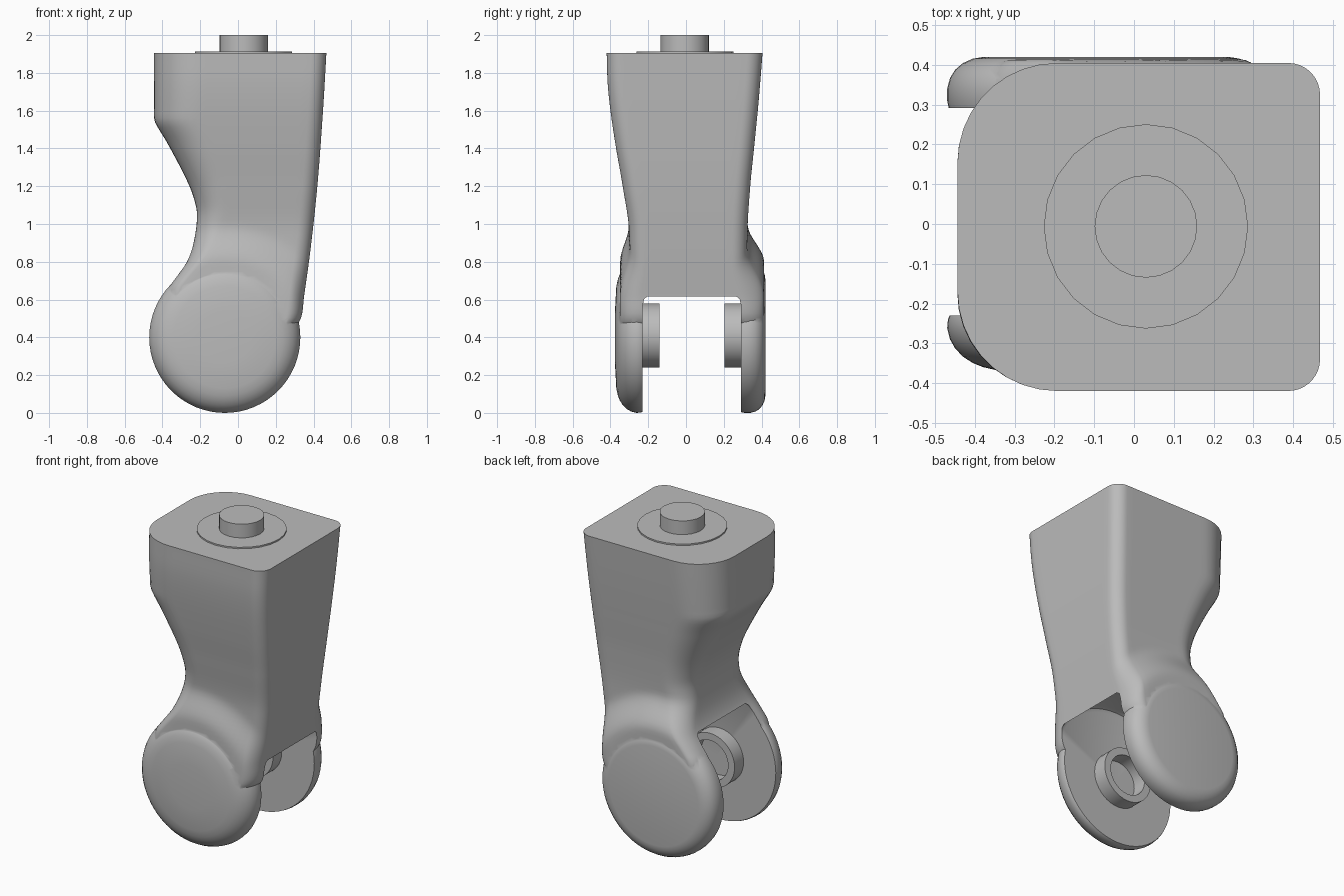
import bpy, bmesh, math
from mathutils import Matrix, Vector

if "Cube" in bpy.data.objects:
    bpy.data.objects.remove(bpy.data.objects["Cube"], do_unlink=True)

grey = bpy.data.materials.new("plain_grey")
grey.use_nodes = True
COLOUR = (0.5, 0.5, 0.5, 1)
grey.diffuse_color = COLOUR
grey.node_tree.nodes["Principled BSDF"].inputs["Base Color"].default_value = COLOUR

HUB_X, HUB_Z = -0.07, 0.4


def finish(bm, name):
    bmesh.ops.recalc_face_normals(bm, faces=bm.faces)
    mesh = bpy.data.meshes.new(name)
    bm.to_mesh(mesh)
    bm.free()
    mesh.materials.append(grey)
    obj = bpy.data.objects.new(name, mesh)
    bpy.context.collection.objects.link(obj)
    return obj


def lathe(name, profile, centre, axis="Z", steps=64, closed=False):
    """Spin (radius, height) points round an upright axis or the y axis."""
    bm = bmesh.new()
    verts = [bm.verts.new((r, 0, h)) for r, h in profile]
    pairs = list(zip(verts, verts[1:])) + ([(verts[-1], verts[0])] if closed else [])
    edges = [bm.edges.new(p) for p in pairs]
    bmesh.ops.spin(bm, geom=verts + edges, cent=(0, 0, 0), axis=(0, 0, 1),
                   angle=math.tau, steps=steps)
    bmesh.ops.remove_doubles(bm, verts=bm.verts, dist=1e-5)
    if axis == "Y":
        bm.transform(Matrix.Rotation(-math.pi / 2, 4, "X"))
    bm.transform(Matrix.Translation(centre))
    return finish(bm, name)


def curve(points):
    """Smooth interpolation through (z, value) points."""
    def slope(i):
        a, b = points[max(i - 1, 0)], points[min(i + 1, len(points) - 1)]
        return (b[1] - a[1]) / (b[0] - a[0])

    def value(z):
        i = max(k for k in range(len(points) - 1) if k == 0 or points[k][0] <= z)
        (z0, v0), (z1, v1) = points[i], points[i + 1]
        h = z1 - z0
        t = (z - z0) / h
        return ((1 + 2 * t) * (1 - t) ** 2 * v0 + t * (1 - t) ** 2 * h * slope(i)
                + t * t * (3 - 2 * t) * v1 + t * t * (t - 1) * h * slope(i + 1))
    return value


# Outline of the leg by height
right_x = curve([(0.38, 0.2), (0.45, 0.295), (0.5, 0.333), (0.62, 0.35),
                 (0.85, 0.382), (1.2, 0.42), (1.6, 0.45), (1.905, 0.468)])
left_x = curve([(0.38, -0.3), (0.55, -0.37), (0.66, -0.365), (0.72, -0.325),
                (0.8, -0.27), (0.9, -0.235), (1.05, -0.217), (1.15, -0.238),
                (1.25, -0.28), (1.43, -0.375), (1.54, -0.44), (1.58, -0.444), (1.905, -0.444)])
front_y = curve([(0.38, -0.3), (0.95, -0.3), (1.2, -0.335), (1.4, -0.37),
                 (1.6, -0.4), (1.75, -0.415), (1.905, -0.42)])
back_y = curve([(0.38, 0.325), (0.95, 0.325), (1.2, 0.34), (1.4, 0.36),
                (1.6, 0.38), (1.75, 0.393), (1.905, 0.405)])
left_round = curve([(0.38, 0.06), (0.75, 0.07), (1.0, 0.13), (1.5, 0.22), (1.905, 0.25)])


def flare(x, z):
    """Swell from the leg out to the cheeks, 0 to 1 towards the hub."""
    t = (0.6 - math.hypot(x - HUB_X, z - HUB_Z)) / 0.2
    t = min(max(t, 0), 1)
    return t * t * (3 - 2 * t)


def section(z):
    x0, x1, y0, y1 = left_x(z), right_x(z), front_y(z), back_y(z)
    rl, rr = left_round(z), 0.08
    corners = [(x1 - rr, y0 + rr, rr, -90), (x1 - rr, y1 - rr, rr, 0),
               (x0 + rl, y1 - rl, rl, 90), (x0 + rl, y0 + rl, rl, 180)]
    arcs = [[Vector((cx + r * math.cos(math.radians(a + 10 * k)),
                     cy + r * math.sin(math.radians(a + 10 * k)), z)) for k in range(10)]
            for cx, cy, r, a in corners]
    ring = []
    for i, arc in enumerate(arcs):
        following = arcs[(i + 1) % 4][0]
        ring += arc + [arc[-1].lerp(following, k / 14) for k in range(1, 14)]
    for p in ring:
        limit, swell = (y0, -0.052) if p.y < 0 else (y1, 0.09)
        p.y += swell * flare(p.x, z) * (p.y / limit) ** 2
    return ring


# Leg shell, lofted from rounded sections
bm = bmesh.new()
rows = 62
loops = [[bm.verts.new(p) for p in section(0.38 + 1.525 * i / rows)] for i in range(rows + 1)]
for low, high in zip(loops, loops[1:]):
    for k in range(len(low)):
        n = (k + 1) % len(low)
        bm.faces.new((low[k], low[n], high[n], high[k]))
bm.faces.new(loops[0])
bm.faces.new(loops[-1])
leg = finish(bm, "leg_bracket")

# Round cheeks, with a softly domed front one and a flat back one
front_cheek = lathe("front_cheek", [
    (0, -0.377), (0.14, -0.376), (0.27, -0.369), (0.31, -0.36), (0.335, -0.35), (0.36, -0.334),
    (0.38, -0.313), (0.393, -0.29), (0.4, -0.262), (0.398, -0.24), (0.39, -0.22), (0, -0.2)],
    (HUB_X, 0, HUB_Z), "Y")
back_cheek = lathe("back_cheek", [
    (0, 0.42), (0.31, 0.42), (0.335, 0.416), (0.36, 0.405), (0.38, 0.388), (0.393, 0.367),
    (0.4, 0.34), (0.4, 0.31), (0.395, 0.285), (0, 0.26)],
    (HUB_X, 0, HUB_Z), "Y")

# Rounded slot between the cheeks
slot = lathe("slot_cutter", [
    (0, -0.23), (0.428, -0.23), (0.447, -0.222), (0.455, -0.203),
    (0.455, 0.265), (0.447, 0.284), (0.428, 0.292), (0, 0.292)],
    (HUB_X + 0.02, 0, HUB_Z), "Y")

bpy.context.view_layer.objects.active = leg
cutters = ((front_cheek, "UNION"), (back_cheek, "UNION"), (slot, "DIFFERENCE"))
for tool, operation in cutters:
    mod = leg.modifiers.new(tool.name, "BOOLEAN")
    mod.operation, mod.object, mod.solver = operation, tool, "EXACT"
    bpy.ops.object.modifier_apply(modifier=mod.name)
for tool, operation in cutters:
    bpy.data.objects.remove(tool, do_unlink=True)

# Hollow bosses facing each other inside the slot
parts = [leg]
for name, inner, outer in (("front_boss", -0.14, -0.24), ("back_boss", 0.205, 0.3)):
    parts.append(lathe(name, [(0.125, inner), (0.17, inner), (0.17, outer), (0.125, outer)],
                       (HUB_X, 0, HUB_Z + 0.01), "Y", 40, True))

# Mounting washer and pin on top
parts.append(lathe("top_washer", [(0, 1.9), (0.257, 1.9), (0.257, 1.914), (0, 1.914)],
                   (0.03, -0.006, 0), steps=24))
parts.append(lathe("top_pin", [(0, 1.9), (0.129, 1.9), (0.129, 2), (0, 2)],
                   (0.03, -0.006, 0), steps=24))

# Smooth shading with crisp edges
bpy.context.view_layer.update()
bpy.ops.object.select_all(action="DESELECT")
for part in parts:
    part.select_set(True)
bpy.ops.object.shade_smooth_by_angle(angle=math.radians(35))
